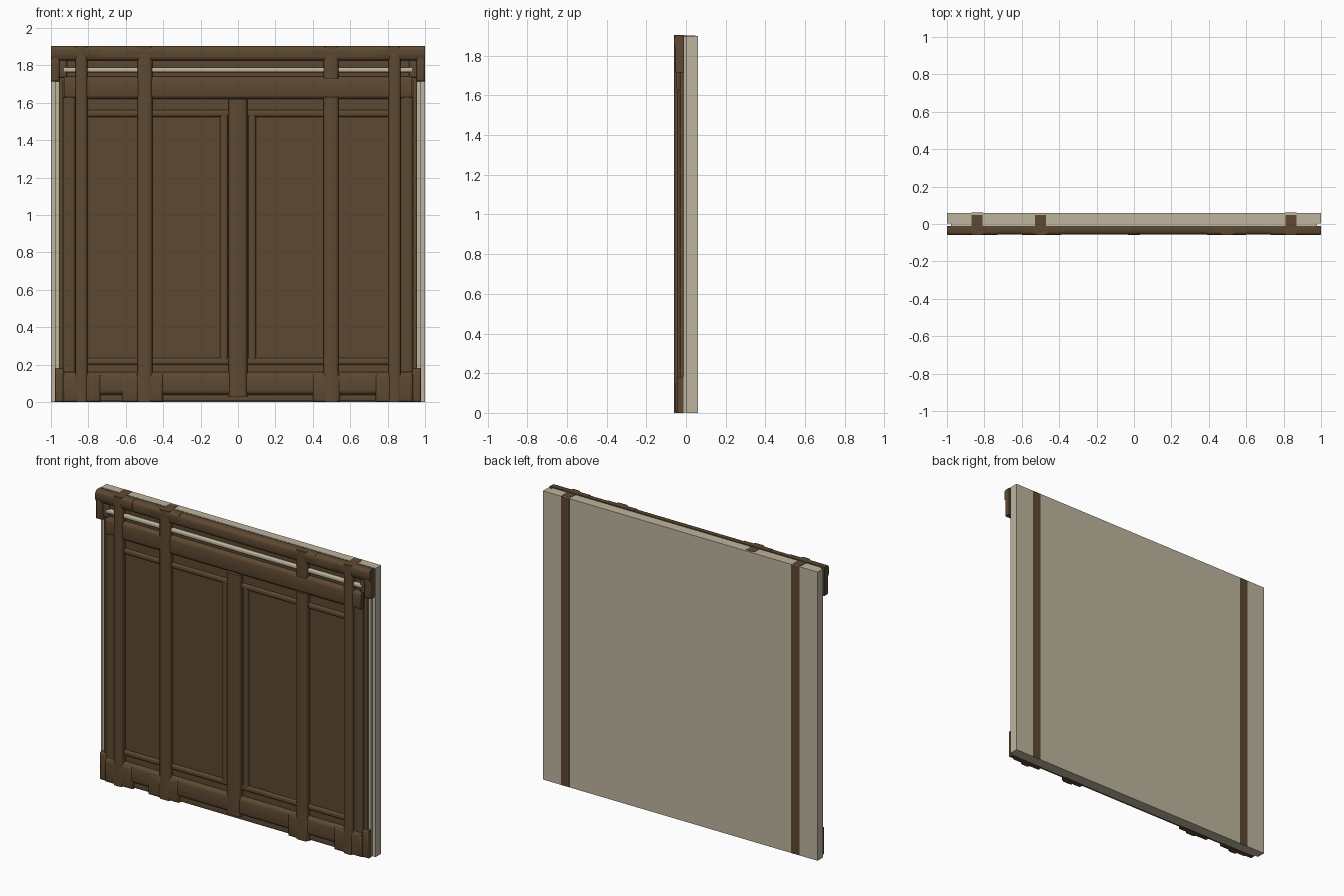
import bpy, bmesh, math

if "Cube" in bpy.data.objects:
    bpy.data.objects.remove(bpy.data.objects["Cube"])

def material(name, rgb):
    m = bpy.data.materials.new(name)
    m.diffuse_color = (*rgb, 1)
    m.use_nodes = True
    m.node_tree.nodes["Principled BSDF"].inputs["Base Color"].default_value = m.diffuse_color
    return m

WOOD = material("dark_brown_wood", (0.110, 0.066, 0.031))
PLASTER = material("pale_plaster", (0.51, 0.46, 0.345))

def block(name, x0, x1, y0, y1, z0, z1, mat=WOOD, round_=0.0, axis=None, seg=3):
    """Box by bounds; front edges along `axis` (or all front edges) are rounded."""
    bm = bmesh.new()
    bmesh.ops.create_cube(bm, size=1)
    for v in bm.verts:
        v.co.x = x1 if v.co.x > 0 else x0
        v.co.y = y1 if v.co.y > 0 else y0
        v.co.z = z1 if v.co.z > 0 else z0
    if round_:
        edges = []
        for e in bm.edges:
            a, b = e.verts
            d = b.co - a.co
            front = abs(a.co.y - y0) < 1e-6 and abs(b.co.y - y0) < 1e-6
            if front and (axis is None or abs(d["xyz".index(axis)]) > 1e-6):
                edges.append(e)
        bmesh.ops.bevel(bm, geom=edges, offset=round_, segments=seg, profile=0.5,
                        affect='EDGES', clamp_overlap=True)
    me = bpy.data.meshes.new(name)
    bm.to_mesh(me)
    bm.free()
    me.materials.append(mat)
    ob = bpy.data.objects.new(name, me)
    bpy.context.collection.objects.link(ob)
    if round_:
        bpy.ops.object.select_all(action='DESELECT')
        ob.select_set(True)
        bpy.context.view_layer.objects.active = ob
        bpy.ops.object.shade_smooth_by_angle(angle=math.radians(40))
    return ob

def pair(name, x0, x1, *rest, **kw):
    """The same block on the left and the right."""
    block("left_" + name, -x1, -x0, *rest, **kw)
    block("right_" + name, x0, x1, *rest, **kw)

# plaster wall: thick slab with a slightly narrower front layer
block("wall_slab", -1, 1, 0.003, 0.06, 0, 1.9, PLASTER)
block("wall_front_layer", -0.978, 0.978, -0.012, 0.003, 0.002, 1.898, PLASTER)

# wooden backing board behind the trim
block("backing_board", -0.955, 0.955, -0.022, -0.012, 0.005, 1.895)

# horizontal rails
block("top_rail", -1, 1, -0.057, -0.01, 1.825, 1.903, round_=0.022, axis="x")
block("upper_rail", -0.93, 0.93, -0.05, -0.012, 1.62, 1.74, round_=0.022, axis="x")
block("bottom_rail", -0.93, 0.93, -0.05, -0.012, 0.04, 0.16, round_=0.022, axis="x")
block("base_strip", -0.95, 0.95, -0.034, -0.012, 0.005, 0.04, round_=0.006)

# pale strip between the two upper rails
block("pale_strip", -0.93, 0.93, -0.042, -0.02, 1.763, 1.79, PLASTER, round_=0.008, axis="x")

# posts running over the rails
pair("outer_post", 0.805, 0.87, -0.06, -0.012, 0.0, 1.904, round_=0.016, axis="z")
pair("inner_post", 0.458, 0.538, -0.058, -0.012, 0.0, 1.63, round_=0.018, axis="z")
block("left_inner_post_top", -0.538, -0.458, -0.058, -0.012, 1.62, 1.904, round_=0.018, axis="z")
block("right_inner_post_top", 0.458, 0.538, -0.058, -0.012, 1.73, 1.904, round_=0.018, axis="z")
block("centre_post", -0.05, 0.05, -0.058, -0.012, 0.03, 1.62, round_=0.02, axis="z")

# side stiles
pair("side_stile", 0.87, 0.935, -0.045, -0.012, 0.16, 1.63, round_=0.014, axis="z")
pair("edge_strip", 0.935, 0.958, -0.03, -0.012, 0.01, 1.72, round_=0.005, axis="z")

# post ends let into the wall: tops and back strips
for label, x in (("left_outer", -0.84), ("left_inner", -0.5), ("right_outer", 0.84)):
    block(label + "_post_core", x - 0.03, x + 0.03, -0.03, 0.048, 1.0, 1.9015)
pair("back_strip", 0.808, 0.868, 0.05, 0.0605, 0.0, 1.9)

# corner caps at the top with a stepped lower part
pair("corner_cap", 0.955, 1.0, -0.055, -0.01, 1.715, 1.87, round_=0.012)
pair("corner_cap_step", 0.915, 0.96, -0.04, -0.012, 1.735, 1.84, round_=0.008)
pair("top_strap", 0.73, 0.998, -0.0595, -0.01, 1.838, 1.904, round_=0.018, axis="x")
pair("upper_strap", 0.39, 0.60, -0.0585, -0.01, 1.845, 1.904, round_=0.018, axis="x")

# shoes at the bottom
pair("outer_shoe", 0.735, 0.935, -0.056, -0.012, 0.0, 0.15, round_=0.016)
pair("corner_shoe", 0.93, 0.978, -0.045, -0.01, 0.0, 0.18, round_=0.012)
pair("inner_shoe", 0.40, 0.545, -0.056, -0.012, 0.0, 0.15, round_=0.016)
block("left_inner_shoe_end", -0.62, -0.53, -0.055, -0.012, 0.0, 0.14, round_=0.016)

# beads framing the sunk panels
for label, z in (("lower", 0.20), ("upper", 1.525)):
    pair(label + "_bead", 0.05, 0.805, -0.036, -0.02, z, z + 0.036, round_=0.012, axis="x")
pair("upright_bead", 0.055, 0.095, -0.036, -0.02, 0.22, 1.54, round_=0.012, axis="z")
